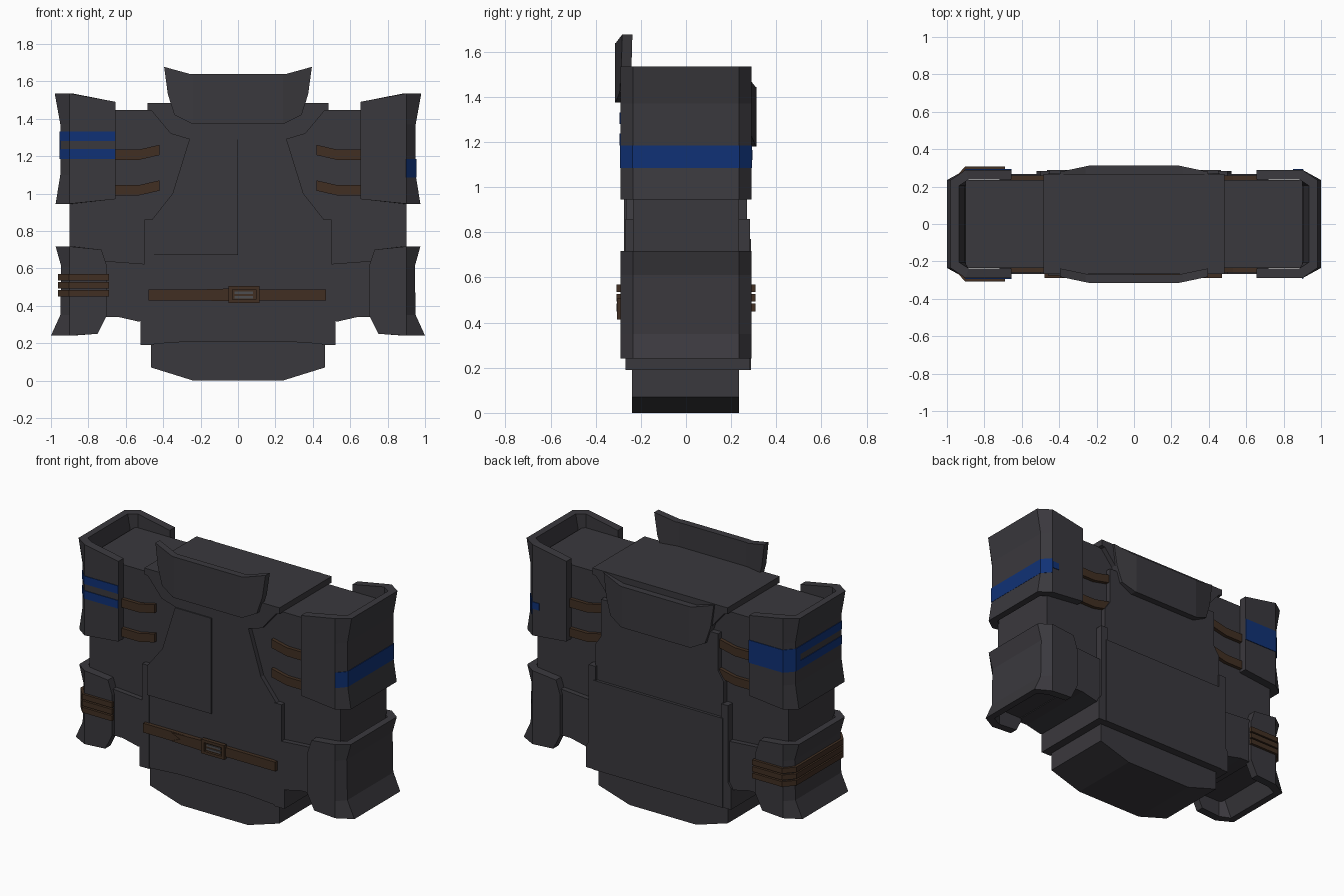
import bpy, bmesh

if "Cube" in bpy.data.objects:
    bpy.data.objects.remove(bpy.data.objects["Cube"])


def material(name, rgb):
    m = bpy.data.materials.new(name)
    m.use_nodes = True
    color = (*rgb, 1)
    m.diffuse_color = color
    node = next(n for n in m.node_tree.nodes if n.type == 'BSDF_PRINCIPLED')
    node.inputs["Base Color"].default_value = color
    node.inputs["Roughness"].default_value = 0.9
    return m


GREY = material("charcoal cloth", (0.042, 0.040, 0.047))
BLUE = material("blue stripe", (0.005, 0.031, 0.18))
BROWN = material("brown leather", (0.052, 0.028, 0.016))
STEEL = material("buckle steel", (0.075, 0.075, 0.08))


def finish(name, bm, mat):
    bmesh.ops.recalc_face_normals(bm, faces=bm.faces)
    mesh = bpy.data.meshes.new(name)
    bm.to_mesh(mesh)
    bm.free()
    mesh.materials.append(mat)
    ob = bpy.data.objects.new(name, mesh)
    bpy.context.scene.collection.objects.link(ob)
    return ob


def sym(half):
    """Close a half outline by mirroring it across x = 0."""
    return half + [(-x, z) for x, z in reversed(half)]


def plate(name, outline, y0, y1, mat=GREY, side=1, dz=0, bend=0):
    """Extrude an x-z outline between two depths; bend pulls the wings in."""
    bm = bmesh.new()
    face = bm.faces.new([bm.verts.new((x * side, y0, z + dz)) for x, z in outline])
    new = bmesh.ops.extrude_face_region(bm, geom=[face])["geom"]
    for v in new:
        if isinstance(v, bmesh.types.BMVert):
            v.co.y = y1
    if bend:
        for cut in (-0.24, 0.24):
            bmesh.ops.bisect_plane(bm, geom=bm.verts[:] + bm.edges[:] + bm.faces[:],
                                   plane_co=(cut, 0, 0), plane_no=(1, 0, 0))
        for v in bm.verts:
            v.co.y += bend * max(0, abs(v.co.x) - 0.24)
    return finish(name, bm, mat)


def box(name, x, y, z, mat=GREY, side=1):
    outline = [(x[0], z[0]), (x[1], z[0]), (x[1], z[1]), (x[0], z[1])]
    return plate(name, outline, y[0], y[1], mat, side)


def guard(name, levels, side):
    """U-shaped arm shell. Level: height at open edge, height outside, edge x, outer x."""
    bm = bmesh.new()
    rows = []
    for z_edge, z, x_in, x_out in levels:
        outer = [(x_in, 0.29, z_edge), (0.9, 0.29, z), (x_out, 0.235, z)]
        inner = [(x_in, 0.237, z_edge), (0.885, 0.237, z), (x_out - 0.045, 0.205, z)]
        loop = [(x, -y, h) for x, y, h in outer] + outer[::-1]
        loop += inner + [(x, -y, h) for x, y, h in reversed(inner)]
        rows.append([bm.verts.new((x * side, y, h)) for x, y, h in loop])
    n = len(rows[0])
    for a, b in zip(rows, rows[1:]):
        for i in range(n):
            j = (i + 1) % n
            bm.faces.new((a[i], a[j], b[j], b[i]))
    for row in (rows[0], rows[-1]):
        for i in range(n // 2 - 1):
            bm.faces.new((row[i], row[i + 1], row[n - 2 - i], row[n - 1 - i]))
    return finish(name, bm, GREY)


def band(name, path, z0, z1, mat, side, thick):
    """Thin strip following an x-y path."""
    bm = bmesh.new()
    low = [bm.verts.new((x * side, y, z0)) for x, y in path]
    top = [bm.verts.new((x * side, y, z1)) for x, y in path]
    for i in range(len(path) - 1):
        bm.faces.new((low[i], low[i + 1], top[i + 1], top[i]))
    ob = finish(name, bm, mat)
    mod = ob.modifiers.new("thickness", 'SOLIDIFY')
    mod.thickness = thick
    mod.offset = 0
    return ob


# Torso core, shoulder yoke and tapered lower hem
box("torso", (-0.46, 0.46), (-0.235, 0.235), (0.19, 1.45))
plate("yoke", sym([(0.26, 1.29), (0.36, 1.32), (0.46, 1.44), (0.485, 1.445),
                   (0.485, 1.485)]), -0.268, 0.268)
plate("lower_hem", sym([(0.24, 0), (0.465, 0.07), (0.465, 0.25)]), -0.24, 0.235)

# Coat front with overlapping flap
chest = [(0.46, 0.86), (0.35, 1.0), (0.26, 1.29)]
plate("coat_front", sym([(0.24, 0.21), (0.46, 0.195)] + chest), -0.265, -0.2)
plate("coat_flap", [(0, 0.67), (0.46, 0.67)] + chest + [(0, 1.29)], -0.275, -0.25, side=-1)

# Back plates
plate("upper_back", sym([(0.46, 0.75), (0.46, 1.0), (0.42, 1.06), (0.42, 1.3)]), 0.2, 0.27)
plate("lower_back", sym([(0.465, 0.19), (0.465, 0.77)]), 0.2, 0.288)

# Standing collar at the front, hanging collar at the back
collar = sym([(0.25, 1.375), (0.34, 1.42), (0.375, 1.53), (0.395, 1.677), (0.26, 1.64)])
plate("front_collar", collar, -0.315, -0.27, bend=0.21)
plate("back_collar", collar, 0.312, 0.262, dz=-0.195, bend=-0.21)

# Belt, tongue and buckle
box("belt", (-0.478, 0.47), (-0.29, -0.26), (0.428, 0.488), BROWN)
plate("belt_tongue", [(-0.27, 0.485), (-0.21, 0.458), (-0.27, 0.43), (-0.04, 0.424),
                      (-0.04, 0.492)], -0.297, -0.28, BROWN)
for z in (0.414, 0.488):
    box("buckle_bar", (-0.05, 0.115), (-0.306, -0.28), (z, z + 0.018), BROWN)
for x in (-0.05, 0.095):
    box("buckle_post", (x, x + 0.02), (-0.306, -0.28), (0.414, 0.506), BROWN)
for z in (0.44, 0.464):
    box("buckle_prong", (-0.02, 0.08), (-0.296, -0.288), (z, z + 0.012), STEEL)

strap = [(0.66, 1.18), (0.53, 1.18), (0.42, 1.205), (0.42, 1.26), (0.53, 1.235), (0.66, 1.235)]
for side, label in ((-1, "right"), (1, "left")):
    # Arm, forearm sleeve and hip panel
    box(label + "_arm", (0.44, 0.9), (-0.235, 0.235), (0.345, 1.447), side=side)
    plate(label + "_sleeve", [(0.45, 0.34), (0.53, 0.315), (0.64, 0.34), (0.72, 0.34),
                              (0.72, 0.64), (0.45, 0.62)], -0.268, 0.268, side=side)
    plate(label + "_hip_panel", [(0.45, 0.19), (0.52, 0.19), (0.52, 0.33), (0.5, 0.36),
                                 (0.5, 0.86), (0.45, 0.86)], -0.268, 0.283, side=side)
    # Shoulder guard and flared forearm guard
    guard(label + "_shoulder_guard", [(0.97, 0.945, 0.655, 0.975), (1.1, 1.1, 0.655, 0.95),
                                      (1.37, 1.37, 0.655, 0.95), (1.49, 1.535, 0.655, 0.98)], side)
    guard(label + "_forearm_guard", [(0.25, 0.24, 0.75, 1.0), (0.35, 0.35, 0.7, 0.95),
                                     (0.61, 0.61, 0.7, 0.945), (0.7, 0.717, 0.73, 0.975)], side)
    # Leather straps from shoulder guard to chest and back
    for dz in (0, -0.19):
        plate("front_strap", strap, -0.258, -0.23, BROWN, side, dz)
        plate("back_strap", strap, 0.258, 0.23, BROWN, side, dz)

# Blue stripes: pair on the right shoulder, merged at the back
wrap = [(0.655, -0.291), (0.9, -0.291), (0.951, -0.235), (0.951, 0.235),
        (0.9, 0.291), (0.655, 0.291)]
for z0, z1 in ((1.185, 1.237), (1.28, 1.332)):
    band("right_shoulder_stripe", wrap, z0, z1, BLUE, -1, 0.006)
band("right_back_stripe", [(0.951, 0.19)] + wrap[3:], 1.237, 1.28, BLUE, -1, 0.006)

# Single stripe around the left shoulder
band("left_shoulder_stripe", wrap[1:5], 1.085, 1.185, BLUE, 1, 0.006)
band("left_stripe_end", [wrap[4], (0.85, 0.291)], 1.12, 1.165, BLUE, 1, 0.006)

# Leather bindings on the right forearm
binding = [(0.69, -0.297), (0.9, -0.297), (0.953, -0.238), (0.953, 0.238),
           (0.9, 0.297), (0.69, 0.297)]
for z in (0.45, 0.493, 0.536):
    band("forearm_binding", binding, z, z + 0.034, BROWN, -1, 0.02)
